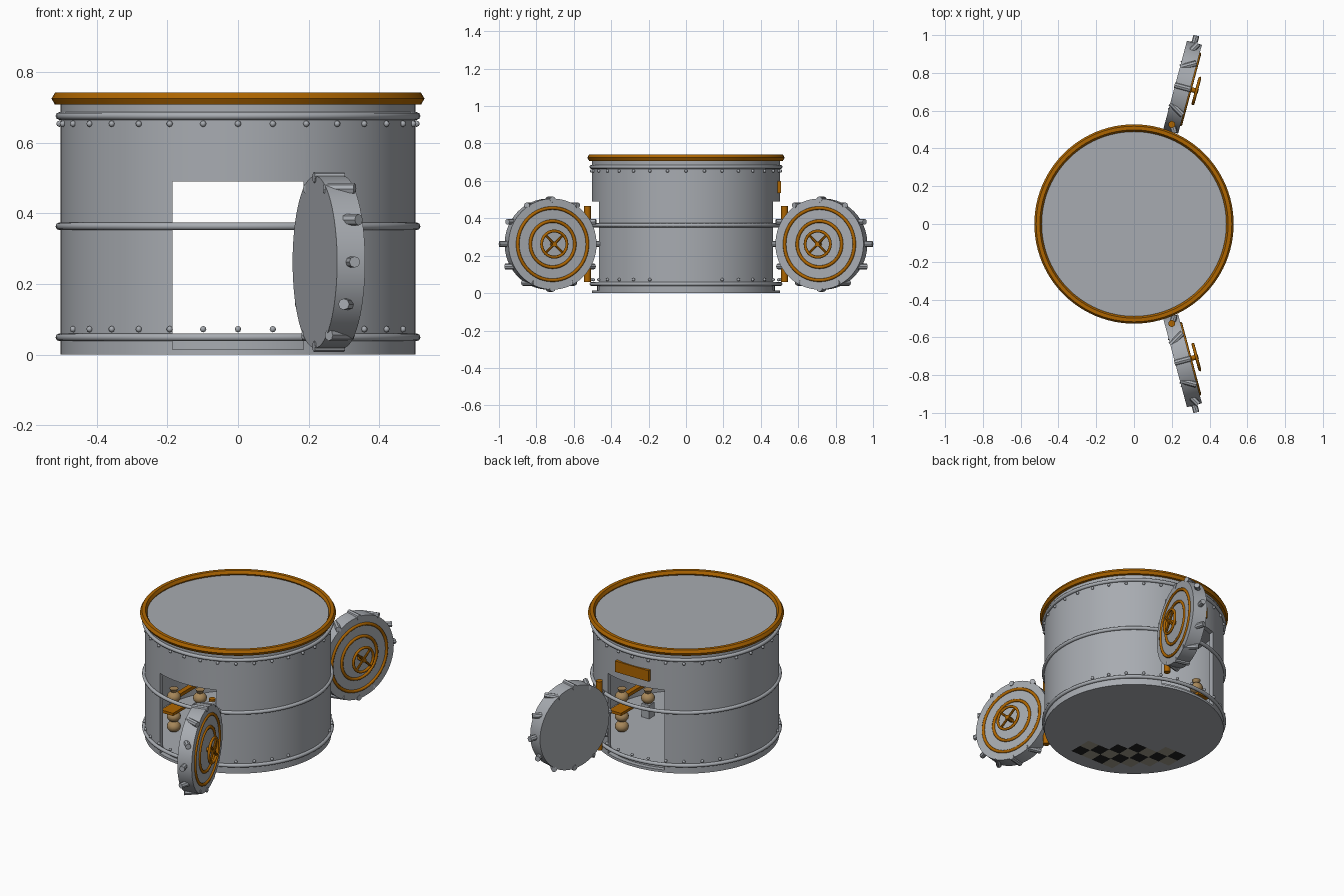
import bpy, bmesh, math
from mathutils import Vector

if "Cube" in bpy.data.objects:
    bpy.data.objects.remove(bpy.data.objects["Cube"])


def material(name, r, g, b):
    m = bpy.data.materials.new(name)
    m.use_nodes = True
    m.diffuse_color = (r, g, b, 1)
    m.node_tree.nodes["Principled BSDF"].inputs["Base Color"].default_value = (r, g, b, 1)
    return m


STEEL = material("steel grey", 0.39, 0.41, 0.44)
BRASS = material("aged brass", 0.42, 0.13, 0.0)
TAN = material("tan cloth", 0.38, 0.24, 0.1)
BLACK = material("black tile", 0.015, 0.015, 0.015)
TAUPE = material("taupe tile", 0.34, 0.32, 0.25)
UP = Vector((0, 0, 1))


def finish(name, mat, smooth=40):
    o = bpy.context.object
    o.name = name
    o.data.materials.append(mat)
    if smooth:
        bpy.ops.object.shade_smooth_by_angle(angle=math.radians(smooth))
    return o


def rod(name, p, q, r, mat, sides=16):
    p, q = Vector(p), Vector(q)
    bpy.ops.mesh.primitive_cylinder_add(
        vertices=sides, radius=r, depth=(q - p).length, location=(p + q) / 2,
        rotation=(q - p).to_track_quat('Z', 'Y').to_euler())
    return finish(name, mat, 40 if sides > 8 else 0)


def ring(name, centre, axis, major, minor, mat, around=64, sides=8):
    bpy.ops.mesh.primitive_torus_add(
        major_segments=around, minor_segments=sides, major_radius=major,
        minor_radius=minor, location=centre,
        rotation=axis.to_track_quat('Z', 'Y').to_euler())
    return finish(name, mat, 50)


def ball(name, centre, r, mat, squash=1.0, seg=16):
    bpy.ops.mesh.primitive_uv_sphere_add(segments=seg, ring_count=seg // 2,
                                         radius=r, location=centre)
    o = finish(name, mat, 80)
    o.scale.z = squash
    return o


def box(name, centre, size, mat):
    bpy.ops.mesh.primitive_cube_add(size=1, location=centre)
    o = finish(name, mat, 0)
    o.scale = size
    return o


# Hollow drum with a doorway cut straight through front and back
shell = rod("drum_shell", (0, 0, 0), (0, 0, 0.715), 0.502, STEEL, 96)
hollow = rod("hollow_cutter", (0, 0, 0.01), (0, 0, 0.7), 0.475, STEEL, 96)
doorway = box("doorway_cutter", (0, 0, 0.2525), (0.37, 1.4, 0.475), STEEL)
for cutter in (hollow, doorway):
    mod = shell.modifiers.new("cut", 'BOOLEAN')
    mod.operation = 'DIFFERENCE'
    mod.solver = 'EXACT'
    mod.object = cutter
    bpy.context.view_layer.objects.active = shell
    bpy.ops.object.modifier_apply(modifier=mod.name)
    bpy.data.objects.remove(cutter)
rod("inner_floor", (0, 0, 0.005), (0, 0, 0.04), 0.476, STEEL, 96)

# Brass rim and steel hoops
ring("top_rim", (0, 0, 0.724), UP, 0.508, 0.0195, BRASS, 96, 6)
for name, z in (("lower_hoop", 0.049), ("middle_hoop", 0.363), ("upper_hoop", 0.675)):
    ring(name, (0, 0, z), UP, 0.505, 0.011, STEEL, 96)

# Rows of rivets, the lower row leaving a gap on each side
for i in range(32):
    a = math.tau * i / 32
    x, y = 0.505 * math.cos(a), 0.505 * math.sin(a)
    ball("upper_rivet", (x, y, 0.653), 0.009, STEEL, seg=8)
    if abs(y) > 0.15:
        ball("lower_rivet", (x, y, 0.072), 0.009, STEEL, seg=8)

# Plate over the back doorway
box("back_plate", (0, 0.497, 0.568), (0.22, 0.024, 0.065), BRASS)

# Round doors swung open, with studs, rings and a hand wheel
TILT = math.radians(15)
for side, s in (("front", -1), ("back", 1)):
    out = Vector((math.sin(TILT), s * math.cos(TILT), 0))
    face = Vector((math.cos(TILT), -s * math.sin(TILT), 0))
    mid = Vector((0.257, s * 0.724, 0.262))
    skin = mid + face * 0.041
    rod(side + "_door", mid - face * 0.041, skin, 0.2435, STEEL, 64)
    rod(side + "_hinge_post", (0.2, s * 0.527, 0.06), (0.2, s * 0.527, 0.467), 0.018, BRASS)
    for i in range(12):
        a = math.tau * i / 12
        c = mid + (out * math.cos(a) + UP * math.sin(a)) * 0.239
        half = (out * math.cos(a) + face * math.sin(a)) * 0.044
        rod(side + "_door_stud", c - half, c + half, 0.016, STEEL, 8)
    for r in (0.193, 0.123):
        ring(side + "_door_ring", skin, face, r, 0.009, BRASS)
    hub = skin + face * 0.035
    ring(side + "_wheel", hub, face, 0.07, 0.008, BRASS, 32)
    rod(side + "_wheel_axle", skin, hub + face * 0.01, 0.013, BRASS)
    for sign in (-1, 1):
        arm = (out + UP * sign).normalized() * 0.07
        rod(side + "_wheel_spoke", hub - arm, hub + arm, 0.007, BRASS, 8)

# Sacks stacked along both inner walls, with short shelves at the ends
for s in (-1, 1):
    x = s * 0.25
    sacks = [(0, 0.15)]
    for y in (-0.245, 0.245):
        box("shelf", (x, y, 0.178), (0.08, 0.13, 0.016), BRASS)
        sacks += [(y, 0.075), (y, 0.135), (y, 0.25)]
    for y, z in sacks:
        ball("sack", (x, y, z), 0.038, TAN, 0.85)
    for y, z in ((-0.245, 0.285), (0, 0.185), (0.245, 0.285)):
        bpy.ops.mesh.primitive_cone_add(vertices=12, radius1=0.01, radius2=0.025,
                                        depth=0.03, location=(x, y, z))
        finish("sack_neck", TAN)
    box("middle_stand", (x, 0, 0.08), (0.05, 0.05, 0.08), STEEL)
    box("wall_rail", (s * 0.3, 0, 0.205), (0.03, 0.36, 0.02), BRASS)

# Patch of chequered tiles on the underside
CELL = 0.075
bm = bmesh.new()
for i in range(-6, 7):
    for j in range(-6, 7):
        x, y = i * CELL, j * CELL
        depth, across = -0.57 * x - 0.82 * y, 0.57 * y - 0.82 * x
        if math.hypot(x, y) < 0.42 and depth > 0.2 and abs(across) < 0.29:
            h = CELL / 2
            f = bm.faces.new([bm.verts.new((x + u * h, y + v * h, -0.001))
                              for u, v in ((-1, -1), (-1, 1), (1, 1), (1, -1))])
            f.material_index = (i + j) % 2
mesh = bpy.data.meshes.new("underside_tiles")
bm.to_mesh(mesh)
bm.free()
for m in (BLACK, TAUPE):
    mesh.materials.append(m)
bpy.context.collection.objects.link(bpy.data.objects.new("underside_tiles", mesh))
